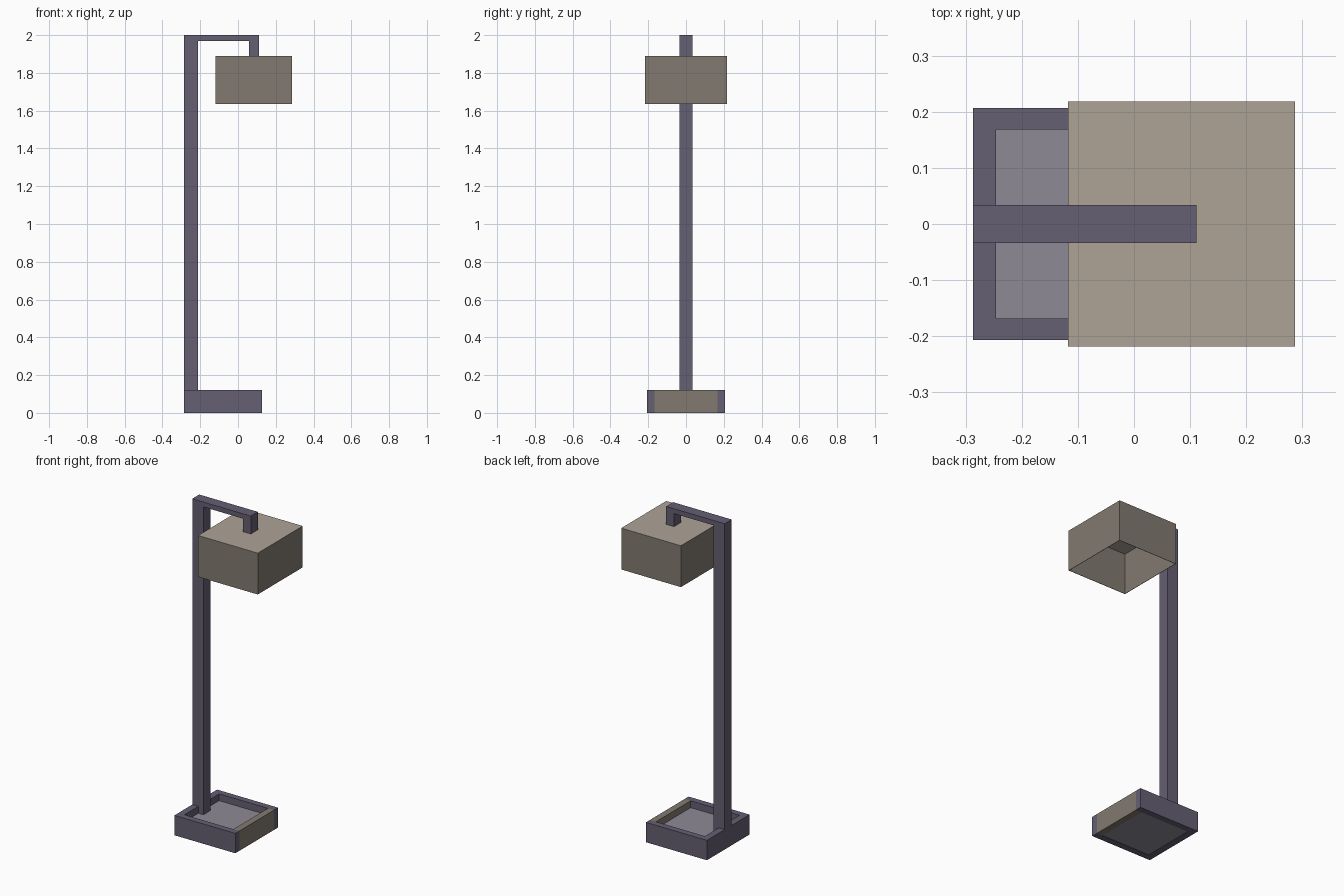
import bpy, bmesh

if "Cube" in bpy.data.objects:
    bpy.data.objects.remove(bpy.data.objects["Cube"])


def material(name, rgb):
    m = bpy.data.materials.new(name)
    m.diffuse_color = (*rgb, 1)
    m.use_nodes = True
    m.node_tree.nodes["Principled BSDF"].inputs["Base Color"].default_value = m.diffuse_color
    return m


METAL = material("purple grey metal", (0.130, 0.115, 0.172))
TAN = material("tan", (0.225, 0.195, 0.165))
LIGHT_TAN = material("light tan", (0.42, 0.37, 0.305))
GREY = material("grey panel", (0.27, 0.255, 0.30))


def add_object(name, bm, *mats):
    bmesh.ops.recalc_face_normals(bm, faces=bm.faces)
    me = bpy.data.meshes.new(name)
    bm.to_mesh(me)
    bm.free()
    for m in mats:
        me.materials.append(m)
    ob = bpy.data.objects.new(name, me)
    bpy.context.collection.objects.link(ob)
    return ob


def box_mesh(x, y, z):
    bm = bmesh.new()
    bmesh.ops.create_cube(bm, size=1)
    for v in bm.verts:
        v.co = [(r[0] + r[1]) / 2 + c * (r[1] - r[0])
                for c, r in zip(v.co, (x, y, z))]
    return bm


def box(name, x, y, z, mat):
    return add_object(name, box_mesh(x, y, z), mat)


def profile_xz(name, pts, half_y, mat):
    bm = bmesh.new()
    f = bm.faces.new([bm.verts.new((x, -half_y, z)) for x, z in pts])
    ext = bmesh.ops.extrude_face_region(bm, geom=[f])["geom"]
    moved = [g for g in ext if isinstance(g, bmesh.types.BMVert)]
    bmesh.ops.translate(bm, verts=moved, vec=(0, 2 * half_y, 0))
    return add_object(name, bm, mat)


# Base tray: rim on four sides, tan insert at the right end, floor panel
L, R, RIM, TOP = -0.287, 0.127, 0.041, 0.122
for side, name in ((-1, "base_front_rim"), (1, "base_back_rim")):
    box(name, (L, R), sorted((side * 0.168, side * 0.207)), (0, TOP), METAL)
box("base_left_rim", (L, L + RIM), (-0.168, 0.168), (0, TOP), METAL)
box("base_end_insert", (R - RIM, R), (-0.168, 0.168), (0, TOP), TAN)
box("base_floor", (L + RIM, R - RIM), (-0.168, 0.168), (0.002, 0.08), GREY)

# Hooked stand: post, top arm and short drop in one profile
profile_xz("stand", [(L, 0.08), (-0.211, 0.08), (-0.211, 1.97), (0.058, 1.97),
                     (0.058, 1.89), (0.111, 1.89), (0.111, 2.0), (L, 2.0)],
           0.034, METAL)

# Lamp shade: open-bottomed thin shell with a lighter top
bm = box_mesh((-0.118, 0.287), (-0.218, 0.218), (1.636, 1.89))
for f in bm.faces:
    f.material_index = int(f.normal.z > 0.5)
bottom = [f for f in bm.faces if f.calc_center_median().z < 1.65]
for f in bm.faces:
    f.material_index = int(f.calc_center_median().z > 1.88)
bmesh.ops.delete(bm, geom=bottom, context='FACES')
shade = add_object("lamp_shade", bm, TAN, LIGHT_TAN)
thick = shade.modifiers.new("thickness", 'SOLIDIFY')
thick.thickness = 0.003
thick.offset = -1
